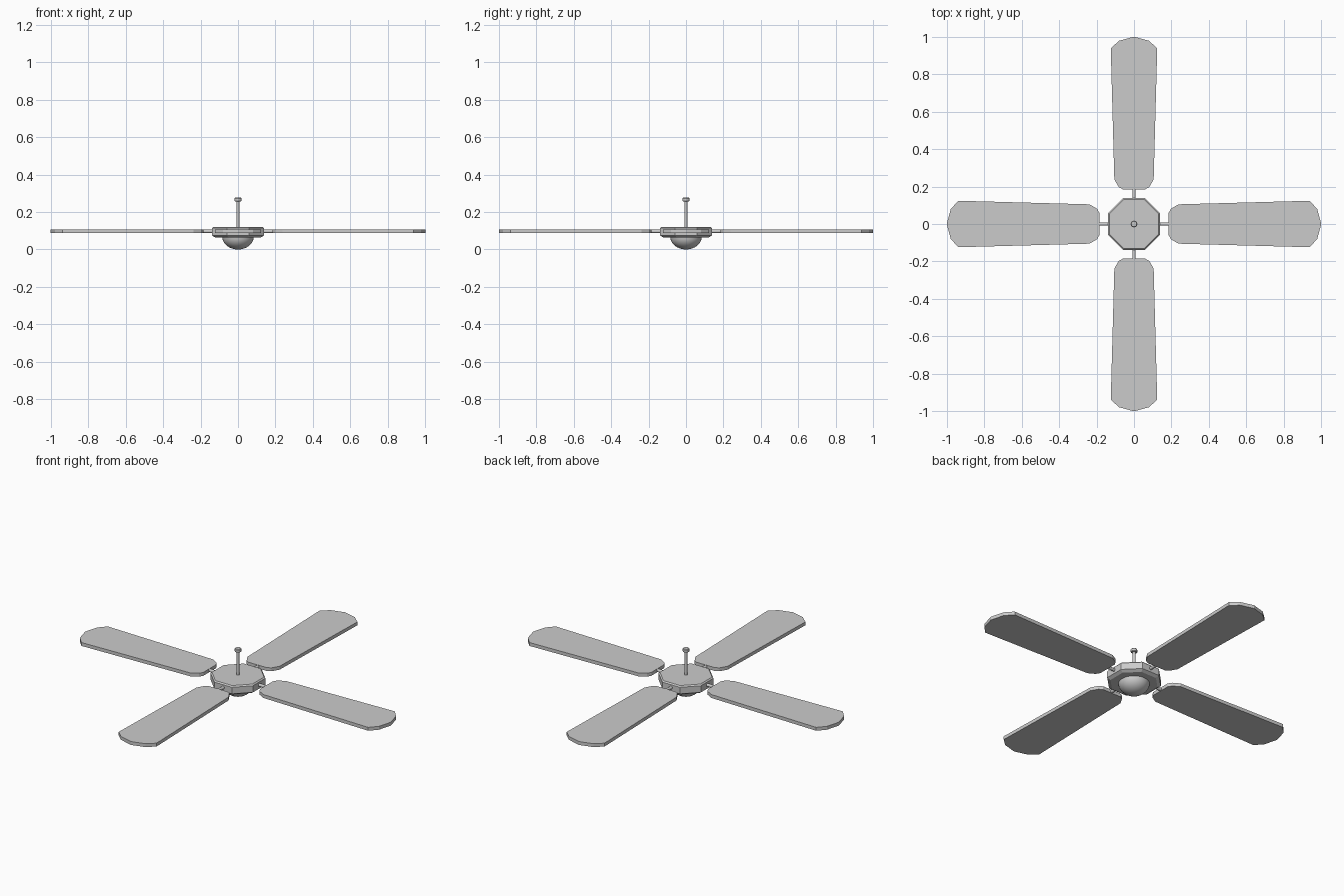
import bpy, bmesh
from math import pi, cos, sin
from mathutils import Matrix

if "Cube" in bpy.data.objects:
    bpy.data.objects.remove(bpy.data.objects["Cube"])


def lathe(name, profile, sides, offset=0.0, smooth=False):
    """Revolve (radius, z) points, bottom to top, around z; ends are capped."""
    bm = bmesh.new()
    rings = []
    for r, z in profile:
        if r == 0:
            rings.append([bm.verts.new((0, 0, z))])
        else:
            rings.append([bm.verts.new((r * cos(offset + 2 * pi * i / sides),
                                        r * sin(offset + 2 * pi * i / sides), z))
                          for i in range(sides)])
    for a, b in zip(rings, rings[1:]):
        for i in range(sides):
            j = (i + 1) % sides
            if len(a) == 1:
                bm.faces.new((a[0], b[j], b[i]))
            else:
                bm.faces.new((a[i], a[j], b[j], b[i]))
    if len(rings[0]) > 1:
        bm.faces.new(rings[0][::-1])
    bm.faces.new(rings[-1])
    bmesh.ops.recalc_face_normals(bm, faces=bm.faces)
    for f in bm.faces:
        f.smooth = smooth and len(f.verts) < 5
    return finish(name, bm)


def finish(name, bm):
    me = bpy.data.meshes.new(name)
    bm.to_mesh(me)
    bm.free()
    ob = bpy.data.objects.new(name, me)
    bpy.context.collection.objects.link(ob)
    return ob


# Octagonal motor housing with chamfered rims
k = 1 / cos(pi / 8)
lathe("motor_housing", [(0.122 * k, 0.064), (0.139 * k, 0.075),
                        (0.139 * k, 0.114), (0.132 * k, 0.121)], 8, pi / 8)

# Rounded lamp bowl under the housing
bowl = [(0, 0)] + [(0.084 * sin(t * pi / 16), 0.067 - 0.067 * cos(t * pi / 16))
                   for t in range(1, 9)]
lathe("lamp_bowl", bowl, 32, smooth=True)

# Hanging rod and its end cap
lathe("hanging_rod", [(0.008, 0.115), (0.008, 0.262)], 12)
lathe("rod_cap", [(0.015, 0.257), (0.018, 0.260), (0.018, 0.273), (0.015, 0.277)], 12)

# Four tapered blades with rounded-off ends, each on a short arm
half = [(0.185, 0.06), (0.198, 0.082), (0.238, 0.105),
        (0.938, 0.124), (0.978, 0.08)]
outline = [(x, -y) for x, y in half] + [(1.0, 0.0)] + half[::-1]
for n, side in enumerate(("right", "back", "left", "front")):
    turn = Matrix.Rotation(n * pi / 2, 4, 'Z')

    bm = bmesh.new()
    face = bm.faces.new([bm.verts.new((x, y, 0.087)) for x, y in outline])
    ext = bmesh.ops.extrude_face_region(bm, geom=[face])
    bmesh.ops.translate(bm, vec=(0, 0, 0.02),
                        verts=[v for v in ext["geom"] if isinstance(v, bmesh.types.BMVert)])
    bmesh.ops.recalc_face_normals(bm, faces=bm.faces)
    bm.transform(turn)
    finish("blade_" + side, bm)

    bm = bmesh.new()
    bmesh.ops.create_cone(bm, cap_ends=True, segments=12, radius1=0.009,
                          radius2=0.009, depth=0.09)
    bm.transform(turn @ Matrix.Translation((0.165, 0, 0.097)) @ Matrix.Rotation(pi / 2, 4, 'Y'))
    finish("blade_arm_" + side, bm)
